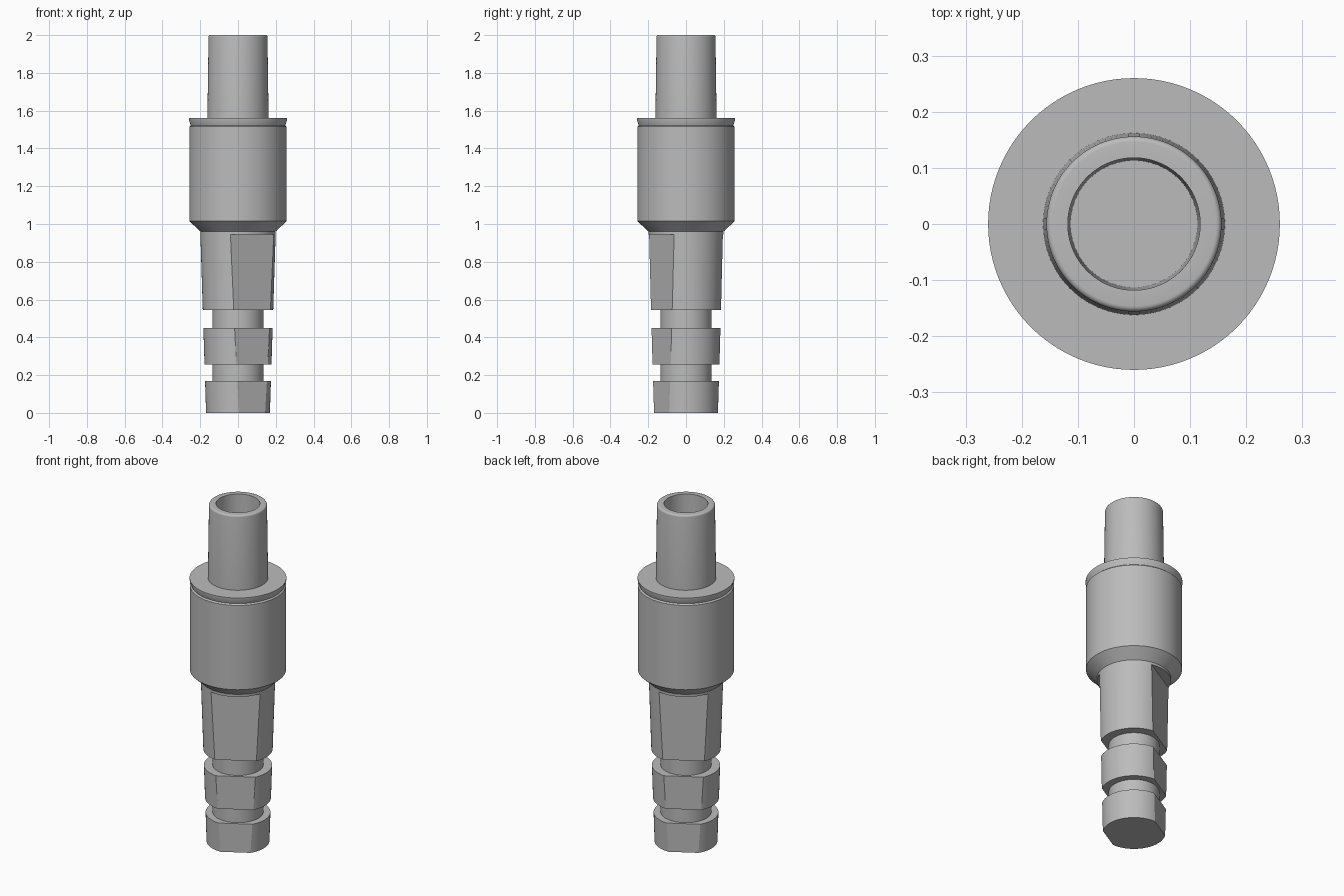
import bpy, bmesh, math
from mathutils import Matrix

cube = bpy.data.objects.get("Cube")
if cube:
    bpy.data.objects.remove(cube, do_unlink=True)

SEGMENTS = 96
FLAT_ANGLE = math.radians(-60)
FLAT_DISTANCE = 0.149

metal = bpy.data.materials.new("grey metal")
metal.use_nodes = True
grey = (0.5, 0.5, 0.5, 1)
metal.diffuse_color = grey
metal.node_tree.nodes["Principled BSDF"].inputs["Base Color"].default_value = grey


def make_object(name, bm):
    bmesh.ops.recalc_face_normals(bm, faces=bm.faces)
    mesh = bpy.data.meshes.new(name)
    bm.to_mesh(mesh)
    bm.free()
    mesh.materials.append(metal)
    obj = bpy.data.objects.new(name, mesh)
    bpy.context.collection.objects.link(obj)
    return obj


def lathe(name, profile):
    """Spin a (radius, height) profile about the vertical axis."""
    bm = bmesh.new()
    verts = [bm.verts.new((r, 0, z)) for r, z in profile]
    edges = [bm.edges.new(pair) for pair in zip(verts, verts[1:])]
    bmesh.ops.spin(bm, geom=verts + edges, axis=(0, 0, 1), cent=(0, 0, 0),
                   angle=math.tau, steps=SEGMENTS)
    bmesh.ops.remove_doubles(bm, verts=bm.verts, dist=0.00001)
    return make_object(name, bm)


def smooth(obj):
    bpy.ops.object.select_all(action='DESELECT')
    obj.select_set(True)
    bpy.context.view_layer.objects.active = obj
    bpy.ops.object.shade_smooth_by_angle(angle=math.radians(25))


def taper(z):
    """Radius of the slightly conical shank at a height."""
    return 0.169 + 0.032 * z


# Tapered shank with two ring grooves
neck = 0.136
shank_profile = [(0, 0)]
for low, high in ((0, 0.17), (0.255, 0.45), (0.545, 0.96)):
    if low:
        shank_profile.append((neck, low))
    shank_profile += [(taper(low), low), (taper(high), high)]
    if high < 0.9:
        shank_profile.append((neck, high))
shank_profile.append((0, 0.96))
shank = lathe("grooved_shank", shank_profile)

# Two opposite wrench flats, cut up to just below the collar
for index in range(2):
    bm = bmesh.new()
    bmesh.ops.create_cube(bm, size=1)
    place = (Matrix.Rotation(FLAT_ANGLE + index * math.pi, 4, 'Z')
             @ Matrix.Translation((FLAT_DISTANCE + 0.5, 0, 0.445)))
    bmesh.ops.transform(bm, matrix=place, verts=bm.verts)
    cutter = make_object("flat_cutter", bm)
    cutter.hide_render = True
    cut = shank.modifiers.new("wrench flat", 'BOOLEAN')
    cut.operation = 'DIFFERENCE'
    cut.solver = 'EXACT'
    cut.object = cutter
    bpy.ops.object.select_all(action='DESELECT')
    shank.select_set(True)
    bpy.context.view_layer.objects.active = shank
    bpy.ops.object.modifier_apply(modifier=cut.name)
    bpy.data.objects.remove(cutter, do_unlink=True)
smooth(shank)

# Wide collar with a conical underside
smooth(lathe("collar", [(0.198, 0.96), (0.258, 1.015), (0.258, 1.515), (0.25, 1.522)]))

# Flared disc on top of the collar
smooth(lathe("flange_disc", [(0.25, 1.522), (0.26, 1.55), (0.26, 1.56), (0.162, 1.56)]))

# Tapered hollow stem with a rounded rim
rim = [(0.146 + 0.01 * math.cos(a), 1.99 + 0.01 * math.sin(a))
       for a in (math.pi / 2 * i / 5 for i in range(6))]
smooth(lathe("hollow_stem", [(0.162, 1.56)] + rim +
             [(0.118, 2.0), (0.113, 1.6), (0, 1.6)]))
